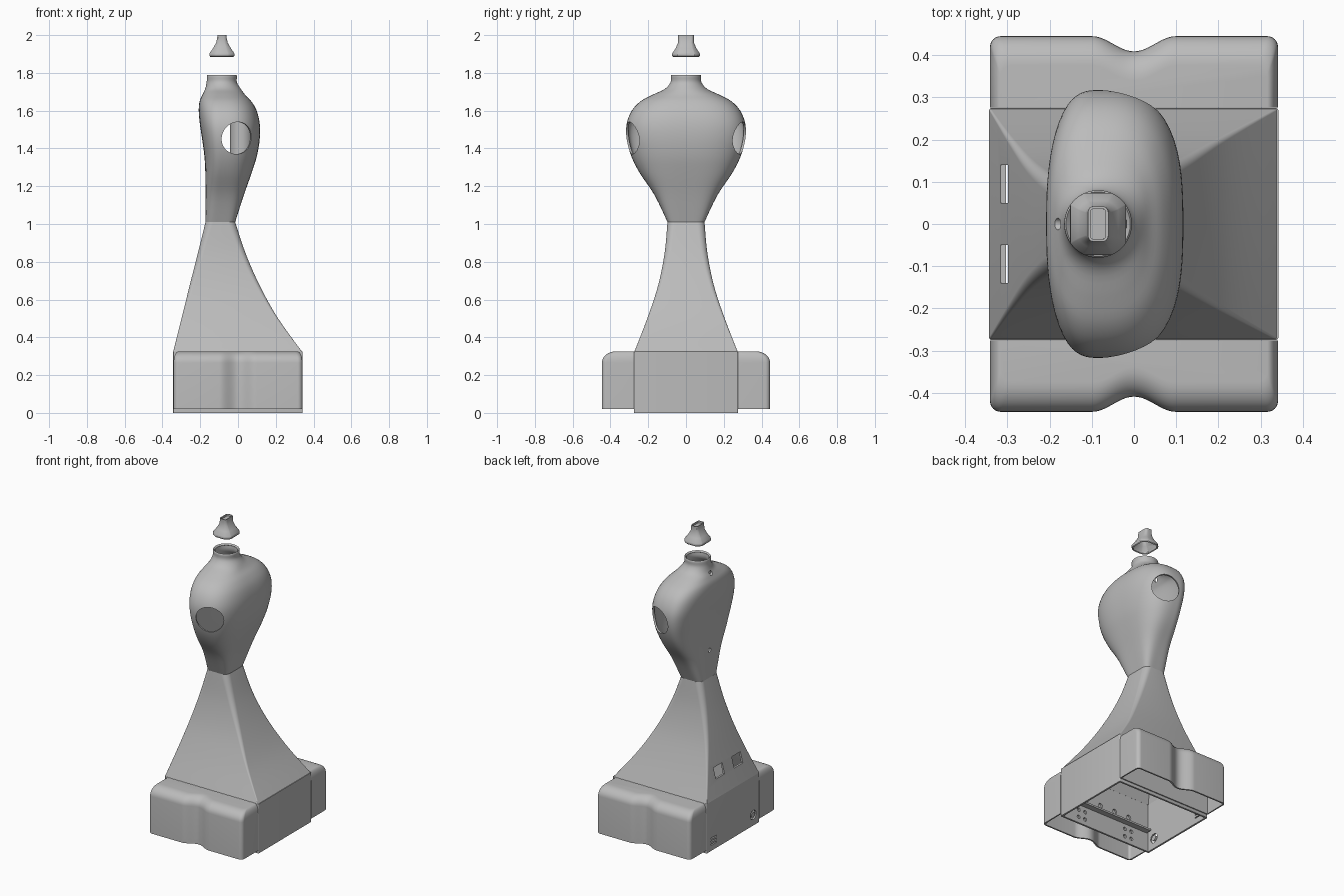
import bpy, bmesh, math
from mathutils import Vector, Matrix

cube = bpy.data.objects.get("Cube")
if cube:
    bpy.data.objects.remove(cube)

grey = bpy.data.materials.new("light grey plastic")
grey.use_nodes = True
grey.diffuse_color = (0.5, 0.5, 0.5, 1)
grey.node_tree.nodes["Principled BSDF"].inputs["Base Color"].default_value = grey.diffuse_color

AXIS_X = -0.085   # vertical axis shared by torso and head


def finish(name, bm):
    bmesh.ops.recalc_face_normals(bm, faces=bm.faces)
    mesh = bpy.data.meshes.new(name)
    bm.to_mesh(mesh)
    bm.free()
    mesh.materials.append(grey)
    obj = bpy.data.objects.new(name, mesh)
    bpy.context.collection.objects.link(obj)
    return obj


def apply(obj, kind, **settings):
    mod = obj.modifiers.new(kind.lower(), kind)
    for key, value in settings.items():
        setattr(mod, key, value)
    bpy.context.view_layer.objects.active = obj
    bpy.ops.object.modifier_apply(modifier=mod.name)


def smooth(obj, degrees=30):
    bpy.ops.object.select_all(action="DESELECT")
    obj.select_set(True)
    bpy.context.view_layer.objects.active = obj
    bpy.ops.object.shade_smooth_by_angle(angle=math.radians(degrees))


def loft(name, rings, top=False, wall=0.0):
    """Skin closed rings listed from bottom to top; the bottom stays open."""
    bm = bmesh.new()
    rows = [[bm.verts.new(p) for p in ring] for ring in rings]
    for low, high in zip(rows, rows[1:]):
        for i in range(len(low)):
            j = (i + 1) % len(low)
            bm.faces.new((low[i], low[j], high[j], high[i]))
    if top:
        bm.faces.new(rows[-1])
    obj = finish(name, bm)
    # recalculated normals on an open shell may point inward
    faces = obj.data.polygons
    centre = sum((f.center for f in faces), Vector()) / len(faces)
    if sum((f.center - centre).dot(f.normal) * f.area for f in faces) < 0:
        obj.data.flip_normals()
    if wall:
        apply(obj, "SOLIDIFY", thickness=wall, offset=-1)
    return obj


def cut(obj, cutters):
    for c in cutters:
        c.hide_render = True
        apply(obj, "BOOLEAN", object=c, operation="DIFFERENCE", solver="EXACT")
        bpy.data.objects.remove(c)


def box(name, centre, size):
    bm = bmesh.new()
    bmesh.ops.create_cube(bm, size=1, matrix=Matrix.Translation(centre) @ Matrix.Diagonal((*size, 1)))
    return finish(name, bm)


def rod(name, centre, direction, radius, length, sides=32):
    bm = bmesh.new()
    turn = Vector(direction).to_track_quat("Z", "Y").to_matrix().to_4x4()
    bmesh.ops.create_cone(bm, cap_ends=True, segments=sides, radius1=radius, radius2=radius,
                          depth=length, matrix=Matrix.Translation(centre) @ turn)
    return finish(name, bm)


def round_rect(x0, x1, half_y, r, z, seg=8):
    ring = []
    corners = ((x1 - r, half_y - r), (x0 + r, half_y - r), (x0 + r, r - half_y), (x1 - r, r - half_y))
    for k, (cx, cy) in enumerate(corners):
        for i in range(seg + 1):
            a = (k + i / seg) * math.pi / 2
            ring.append((cx + r * math.cos(a), cy + r * math.sin(a), z))
    return ring


def spline(rows, steps):
    """Catmull-Rom samples through rows of numbers."""
    out = []
    for i in range(len(rows) - 1):
        p = [rows[max(0, min(len(rows) - 1, i + k))] for k in (-1, 0, 1, 2)]
        for s in range(steps):
            t = s / steps
            out.append([b + 0.5 * t * (c - a + t * (2*a - 5*b + 4*c - d + t * (3*(b - c) + d - a)))
                        for a, b, c, d in zip(*p)])
    return out + [list(rows[-1])]


# Base: open-bottomed box with mounting holes
base = loft("base_box", [round_rect(-0.343, 0.342, 0.275, 0.006, z, 4) for z in (0, 0.325)], wall=0.012)
holes = [rod("hole", (x, 0, 0.18), (0, 1, 0), 0.016, 0.7, 16) for x in (-0.18, -0.07, 0.04, 0.15)]
holes += [rod("hole", (x + dx, 0, z), (0, 1, 0), 0.012, 0.7, 16)
          for x in (-0.2, 0.16) for dx in (0, 0.05) for z in (0.04, 0.09)]
holes += [box("vent", (-0.34, 0.2, z), (0.06, 0.06, 0.008)) for z in (0.04, 0.06, 0.08)]
holes.append(rod("hole", (-0.34, -0.21, 0.07), (1, 0, 0), 0.03, 0.06))
cut(base, holes)
smooth(base)
smooth(rod("power_socket", (-0.335, -0.21, 0.07), (1, 0, 0), 0.018, 0.014))

# Ledges inside the base
for side, label in ((1, "back"), (-1, "front")):
    box(label + "_inner_ledge", (0, side * 0.245, 0.13), (0.64, 0.04, 0.012))


# Side bumpers: rounded shells with a soft notch in the outer face
def bumper_ring(half_x, outer, z, side, r=0.025):
    pts = [(half_x, 0.276)]
    pts += [(half_x - r + r * math.cos(a), outer - r + r * math.sin(a))
            for a in (i * math.pi / 16 for i in range(9))]
    for i in range(25):
        x = 0.1 - i / 120
        pts.append((x, outer - 0.018 * (1 + math.cos(math.pi * x / 0.1))))
    pts += [(r - half_x - r * math.sin(a), outer - r + r * math.cos(a))
            for a in (i * math.pi / 16 for i in range(9))]
    pts.append((-half_x, 0.276))
    return [(x, side * y, z) for x, y in pts]


for side, label in ((1, "back"), (-1, "front")):
    rings = [bumper_ring(0.341, 0.445, 0.02, side)]
    for i in range(9):
        a = i * math.pi / 16
        inset = 1 - math.cos(a)
        rings.append(bumper_ring(0.341 - 0.025 * inset, 0.445 - 0.07 * inset,
                                 0.265 + 0.06 * math.sin(a), side))
    smooth(loft(label + "_bumper", rings, top=True, wall=0.01))

# Skirt: flared column, sharp corners below softening to the waist
skirt_rows = [  # z, back x, front x, half width, corner radius
    (0.325, -0.343, 0.338, 0.273, 0.004),
    (0.5, -0.299, 0.212, 0.205, 0.012),
    (0.67, -0.257, 0.117, 0.149, 0.022),
    (0.84, -0.214, 0.042, 0.114, 0.032),
    (1.01, -0.172, -0.015, 0.098, 0.04)]
skirt = loft("skirt", [round_rect(b, f, w, r, z) for z, b, f, w, r in spline(skirt_rows, 6)], wall=0.012)
cut(skirt, [box("slot", (-0.306, y, 0.467), (0.1, 0.09, 0.07)) for y in (-0.095, 0.095)])
smooth(skirt)

# Torso: flat-backed bust that narrows to a round open neck
torso_rows = [  # z, back x, front x, half width, squareness
    (1.01, -0.172, -0.015, 0.098, 5),
    (1.15, -0.172, 0.03, 0.165, 3.6),
    (1.27, -0.173, 0.072, 0.245, 3),
    (1.36, -0.178, 0.1, 0.29, 2.8),
    (1.45, -0.19, 0.115, 0.314, 2.8),
    (1.53, -0.202, 0.115, 0.314, 2.8),
    (1.6, -0.208, 0.099, 0.287, 2.7),
    (1.65, -0.203, 0.07, 0.24, 2.6),
    (1.685, -0.188, 0.037, 0.175, 2.4),
    (1.715, -0.174, 0.015, 0.112, 2.1),
    (1.75, -0.166, -0.006, 0.082, 2),
    (1.782, -0.165, -0.005, 0.08, 2),
    (1.79, -0.161, -0.009, 0.076, 2)]


def bust_ring(z, back, front, half, n, count=72):
    ring = []
    for i in range(count):
        a = 2 * math.pi * i / count
        c, s = math.cos(a), math.sin(a)
        scale = (abs(c) ** n + abs(s) ** n) ** (-1 / n)
        reach = front - AXIS_X if c > 0 else AXIS_X - back
        ring.append((AXIS_X + reach * c * scale, half * s * scale, z))
    return ring


torso = loft("torso", [bust_ring(*row) for row in spline(torso_rows, 4)], wall=0.012)
cutters = [rod("arm_hole", (0.0, side * 0.3, 1.455), (0.45, side, 0), 0.085, 0.26, 48) for side in (1, -1)]
cutters += [rod("back_hole", (-0.18, 0, z), (1, 0, 0), 0.014, 0.08, 16) for z in (1.19, 1.7)]
cut(torso, cutters)
smooth(torso)
smooth(rod("arm_mount", (0.018, 0, 1.45), (0, 0, 1), 0.06, 0.18))

# Head: floating cone, round at the rim and a rounded slot at the tip
head_rows = [  # z, radius, blend from circle to slot
    (1.885, 0.074, 0), (1.89, 0.079, 0), (1.897, 0.08, 0), (1.905, 0.078, 0),
    (1.93, 0.062, 0.15), (1.96, 0.046, 0.55), (1.985, 0.04, 0.9), (2.0, 0.04, 1)]
slot = [Vector(p) for p in round_rect(-0.024, 0.024, 0.042, 0.014, 0)]
rings = []
for z, radius, mix in head_rows:
    ring = []
    for p in slot:
        a = math.atan2(p.y / 0.042, p.x / 0.024)
        q = Vector((radius * math.cos(a), radius * math.sin(a), 0)).lerp(p, mix)
        ring.append((AXIS_X + q.x, q.y, z))
    rings.append(ring)
smooth(loft("head_cone", rings, wall=0.006))
box("head_slot_floor", (AXIS_X, 0, 1.985), (0.04, 0.076, 0.006))
